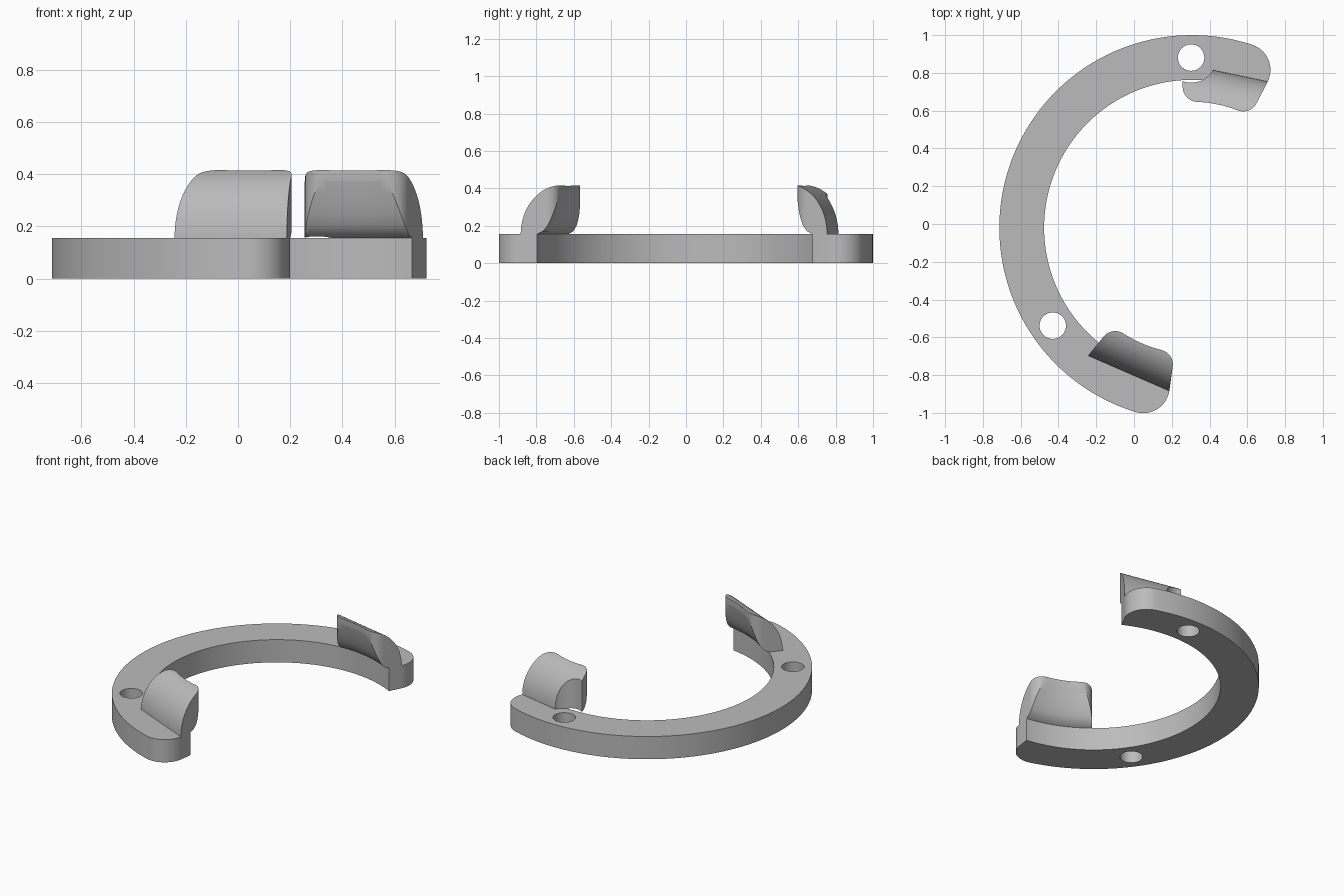
import bpy, bmesh
from math import sin, cos, asin, pi, radians
from mathutils import Matrix, Vector

cube = bpy.data.objects.get("Cube")
if cube:
    bpy.data.objects.remove(cube)

CENTRE = Vector((0.307, -0.02, 0))
R_OUT, R_IN, R_HOLE = 1.02, 0.783, 0.901
THICK, TOP = 0.155, 0.42
END_A, END_B = radians(62.6), radians(262.1)   # radial end cuts
HALF = radians(15.6)                           # half the angle of a clip

grey = bpy.data.materials.new("plain_grey")
grey.use_nodes = True
grey.diffuse_color = (0.5, 0.5, 0.5, 1)
grey.node_tree.nodes["Principled BSDF"].inputs["Base Color"].default_value = (0.5, 0.5, 0.5, 1)


def arc(r, a0, a1, n, c=(0, 0)):
    return [(c[0] + r * cos(a0 + (a1 - a0) * i / n),
             c[1] + r * sin(a0 + (a1 - a0) * i / n)) for i in range(n + 1)]


def make(name, bm, matrix):
    bm.transform(matrix)
    bmesh.ops.recalc_face_normals(bm, faces=bm.faces)
    mesh = bpy.data.meshes.new(name)
    bm.to_mesh(mesh)
    bm.free()
    mesh.materials.append(grey)
    ob = bpy.data.objects.new(name, mesh)
    bpy.context.collection.objects.link(ob)
    return ob


def prism(name, pts, z0, z1, matrix):
    bm = bmesh.new()
    face = bm.faces.new([bm.verts.new((x, y, z0)) for x, y in pts])
    ext = bmesh.ops.extrude_face_region(bm, geom=[face])["geom"]
    verts = [v for v in ext if isinstance(v, bmesh.types.BMVert)]
    bmesh.ops.translate(bm, vec=(0, 0, z1 - z0), verts=verts)
    return make(name, bm, matrix)


def lathe(name, profile, steps, matrix):
    bm = bmesh.new()
    rings = [[bm.verts.new((r * cos(2 * pi * i / steps), r * sin(2 * pi * i / steps), z))
              for r, z in profile] for i in range(steps)]
    n = len(profile)
    for i in range(steps):
        a, b = rings[i], rings[(i + 1) % steps]
        for j in range(n):
            k = (j + 1) % n
            bm.faces.new((a[j], b[j], b[k], a[k]))
    return make(name, bm, matrix)


def combine(ob, steps):
    # apply each boolean, then discard its helper
    for op, tool in steps:
        mod = ob.modifiers.new("cut", "BOOLEAN")
        mod.operation, mod.object, mod.solver = op, tool, "EXACT"
    deps = bpy.context.evaluated_depsgraph_get()
    mesh = bpy.data.meshes.new_from_object(ob.evaluated_get(deps))
    ob.modifiers.clear()
    ob.data = mesh
    for _, tool in steps:
        bpy.data.objects.remove(tool)
    bpy.ops.object.select_all(action="DESELECT")
    ob.select_set(True)
    bpy.context.view_layer.objects.active = ob
    bpy.ops.object.shade_smooth_by_angle(angle=radians(30))


def hole_tool(angle, r):
    c = (R_HOLE * cos(angle), R_HOLE * sin(angle))
    return prism("hole_cutter", arc(r, 0, 2 * pi, 48, c)[:-1], -0.1, 0.6, place)


place = Matrix.Translation(CENTRE)
HOLES = (radians(90.3), radians(215.1))

# Open ring with rounded outer corners and two holes
f = 0.14
off = asin(f / (R_OUT - f))
ca, cb = END_A + off, END_B - off
rc = R_OUT - f
outline = (arc(f, END_A - pi / 2, ca, 14, (rc * cos(ca), rc * sin(ca)))
           + arc(R_OUT, ca, cb, 110)[1:-1]
           + arc(f, cb, END_B + pi / 2, 14, (rc * cos(cb), rc * sin(cb)))
           + arc(R_IN, END_B, END_A, 110))
ring = prism("open_ring", outline, 0, THICK, place)
combine(ring, [("DIFFERENCE", hole_tool(a, 0.07)) for a in HOLES])


# Clips: rounded plan, straight domed back and flared inner face
def clip(name, mid, extra=()):
    local = place @ Matrix.Rotation(mid, 4, "Z")
    tip, g = 0.667, 0.08
    s = asin(g / (tip + g))
    c = HALF - s
    rc = tip + g
    plan = ([(1.1 * cos(HALF), -1.1 * sin(HALF)), (1.1 * cos(HALF), 1.1 * sin(HALF))]
            + arc(g, HALF + pi / 2, c + pi, 10, (rc * cos(c), rc * sin(c)))
            + arc(tip, c, -c, 20)[1:-1]
            + arc(g, pi - c, 1.5 * pi - HALF, 10, (rc * cos(c), -rc * sin(c))))
    body = prism(name, plan, 0.15, 0.5, local)
    # domed back section, drawn as (distance, height)
    a, b = 0.22, TOP - THICK
    dome = [(0.84 - a + a * cos(pi / 2 * i / 24), THICK + b * sin(pi / 2 * i / 24))
            for i in range(25)]
    dome = [(0.84, 0.1)] + dome + [(0.4, TOP), (0.4, 0.1)]
    upright = local @ Matrix(((1, 0, 0, 0), (0, 0, 1, 0), (0, 1, 0, 0), (0, 0, 0, 1)))
    back = prism("back_shape", dome, -0.6, 0.6, upright)
    flare = [(0.784, 0.1), (0.784, 0.155), (0.752, 0.17), (0.727, 0.2), (0.708, 0.24),
             (0.692, 0.285), (0.679, 0.33), (0.669, 0.37), (0.655, 0.43), (0.65, 0.6),
             (1.3, 0.6), (1.3, 0.1)]
    inner = lathe("inner_shape", flare, 160, local)
    combine(body, [("INTERSECT", back), ("INTERSECT", inner)]
            + [("DIFFERENCE", t) for t in extra])


clip("front_clip", END_B - HALF)
clip("back_clip", END_A + HALF, [hole_tool(HOLES[0], 0.133)])
